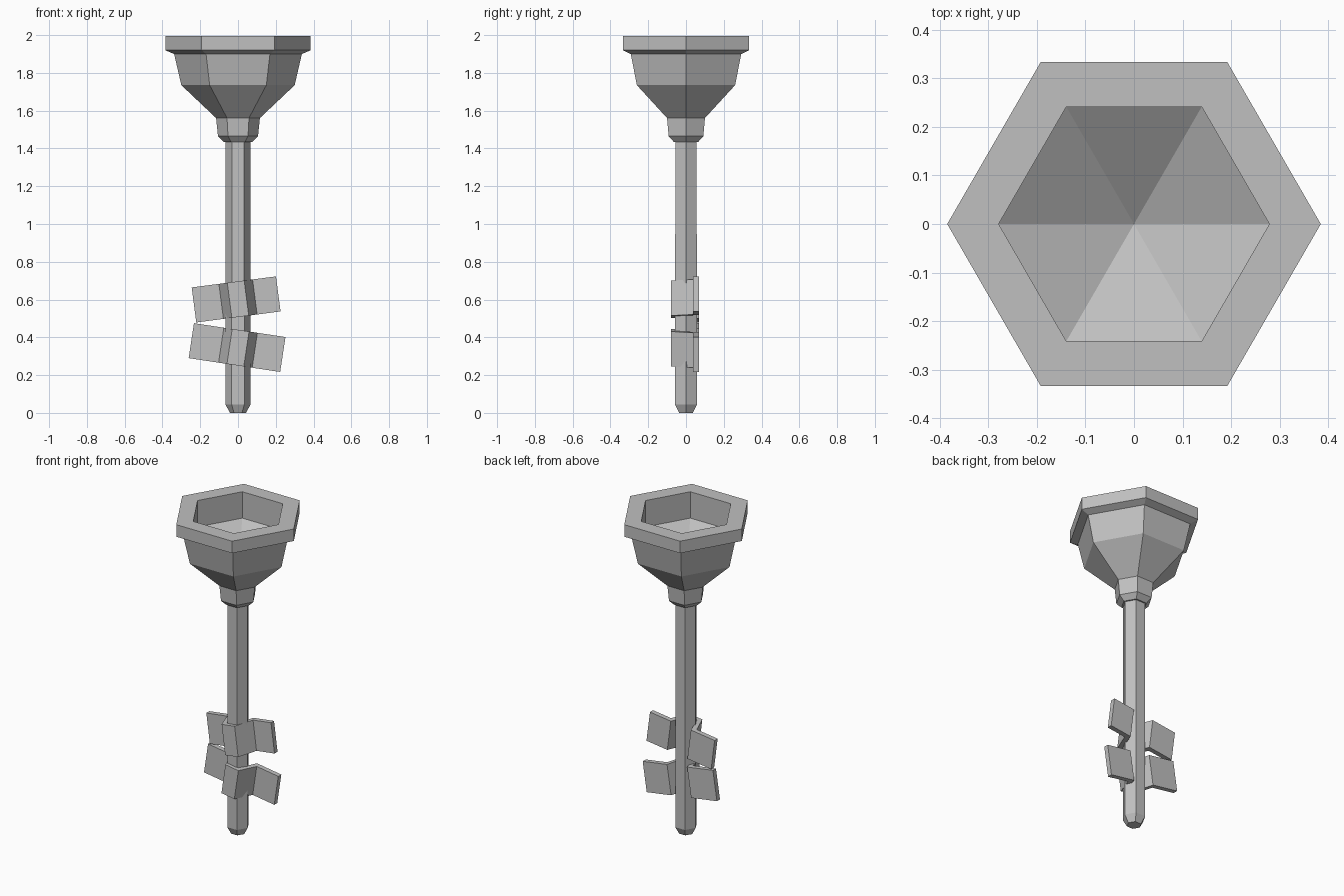
import bpy, bmesh
from math import cos, sin, pi
from mathutils import Matrix, Vector

cube = bpy.data.objects.get("Cube")
if cube:
    bpy.data.objects.remove(cube, do_unlink=True)

IRON = (0.53, 0.53, 0.53, 1)
iron = bpy.data.materials.new("grey iron")
iron.use_nodes = True
iron.diffuse_color = IRON
iron.node_tree.nodes["Principled BSDF"].inputs["Base Color"].default_value = IRON


def finish(name, bm):
    bmesh.ops.recalc_face_normals(bm, faces=bm.faces[:])
    mesh = bpy.data.meshes.new(name)
    bm.to_mesh(mesh)
    bm.free()
    mesh.materials.append(iron)
    obj = bpy.data.objects.new(name, mesh)
    bpy.context.collection.objects.link(obj)
    return obj


def hex_lathe(name, profile):
    """Six-sided solid from (radius, height) pairs; zero radius makes a tip."""
    bm = bmesh.new()
    rings = []
    for r, z in profile:
        if r == 0:
            rings.append([bm.verts.new((0, 0, z))] * 6)
        else:
            rings.append([bm.verts.new((r * cos(k * pi / 3), r * sin(k * pi / 3), z))
                          for k in range(6)])
    for low, high in zip(rings, rings[1:]):
        for k in range(6):
            n = (k + 1) % 6
            corners = dict.fromkeys((low[k], low[n], high[n], high[k]))
            bm.faces.new(list(corners))
    for ring in (rings[0], rings[-1]):
        if ring[0] != ring[1]:
            bm.faces.new(ring)
    return finish(name, bm)


def bracket(name, outer, inner, height, centre_z, tilt):
    """Bent strap: a plan outline extruded upwards, then tilted about y."""
    bm = bmesh.new()
    bottom = [[bm.verts.new((x, y, -height / 2)) for x, y in side] for side in (outer, inner)]
    strips = [bm.faces.new((bottom[0][i], bottom[0][i + 1], bottom[1][i + 1], bottom[1][i]))
              for i in range(len(outer) - 1)]
    top = bmesh.ops.extrude_face_region(bm, geom=strips)["geom"]
    bmesh.ops.translate(bm, vec=Vector((0, 0, height)),
                        verts=[v for v in top if isinstance(v, bmesh.types.BMVert)])
    bm.transform(Matrix.Translation((0, 0, centre_z)) @ Matrix.Rotation(-tilt, 4, "Y"))
    return finish(name, bm)


# Flared cup with overhanging rim and sunken pyramid floor
hex_lathe("cup", [(0, 1.56), (0.115, 1.56), (0.3, 1.735), (0.338, 1.9), (0.385, 1.92),
                  (0.385, 1.995), (0.279, 1.995), (0.28, 1.83), (0, 1.66)])
# Collar under the cup
hex_lathe("collar", [(0.116, 1.562), (0.106, 1.465), (0.075, 1.435)])
# Long handle with chamfered foot
hex_lathe("handle", [(0.042, 0), (0.067, 0.045), (0.065, 1.45)])

# Two wall straps wrapping the front of the handle
for name, left, right, z, tilt in (("upper_bracket", -0.235, 0.215, 0.602, 0.13),
                                   ("lower_bracket", -0.25, 0.24, 0.345, -0.15)):
    outer = [(left, 0.038), (-0.09, 0.038), (-0.045, -0.08), (0.045, -0.08),
             (0.09, 0.038), (right, 0.038)]
    inner = [(left, 0.068), (-0.07, 0.068), (-0.028, -0.052), (0.028, -0.052),
             (0.07, 0.068), (right, 0.068)]
    bracket(name, outer, inner, 0.187, z, tilt)
